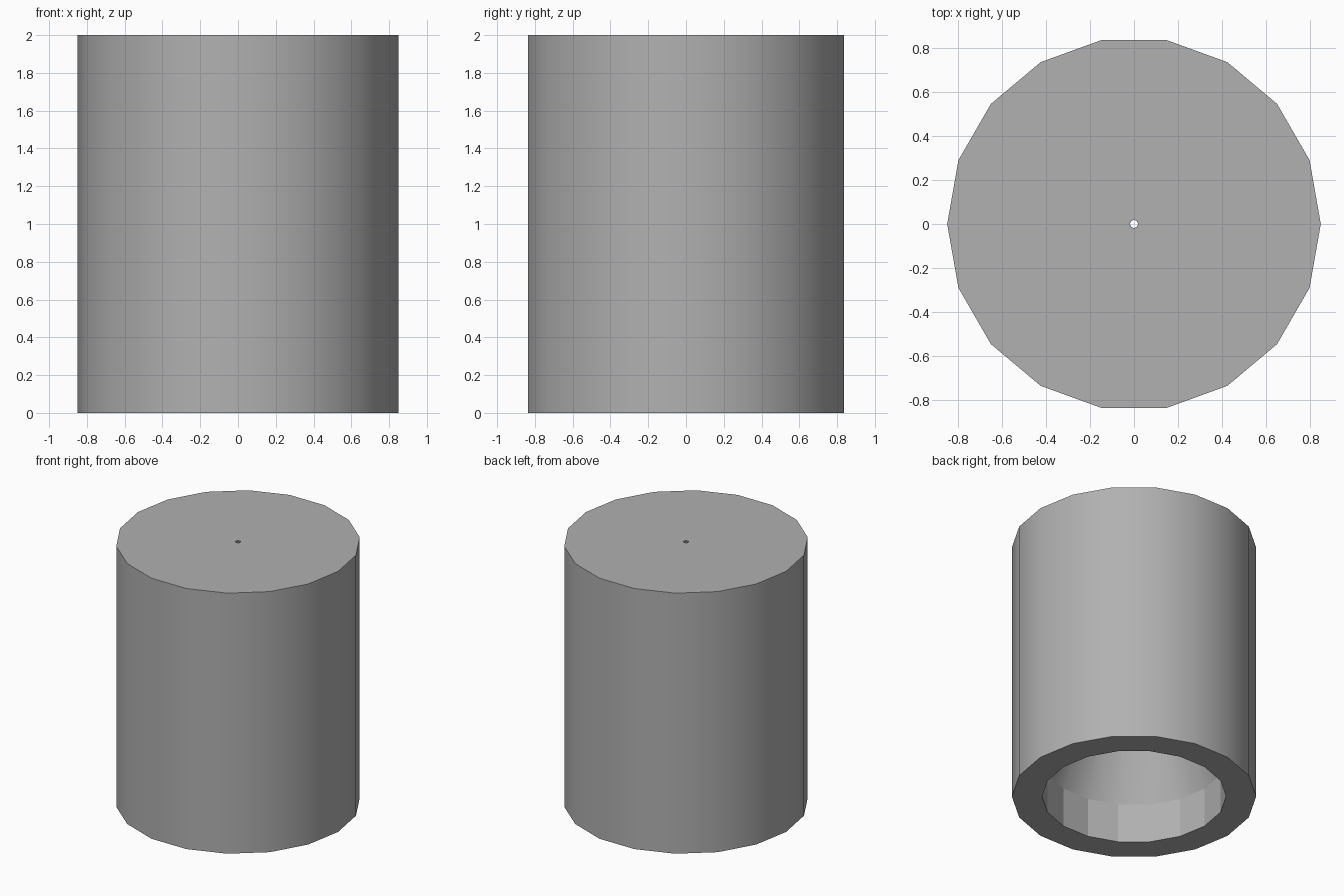
import bpy, bmesh, math

if "Cube" in bpy.data.objects:
    bpy.data.objects.remove(bpy.data.objects["Cube"])

SIDES = 18
# (radius, height): pinhole, top rim, bottom rim, opening, lip end (closes to the pinhole)
PROFILE = [(0.018, 2.0), (0.85, 2.0), (0.85, 0.0), (0.64, 0.0), (0.64, 0.3)]
SMOOTH_SEGMENTS = (1, 4)  # outer wall and inner cone

bm = bmesh.new()


def ring(radius, z):
    step = 2 * math.pi / SIDES
    return [bm.verts.new((radius * math.cos(i * step), radius * math.sin(i * step), z))
            for i in range(SIDES)]


# Closed shell: top disc, outer wall, bottom ring, straight lip, cone up to the pinhole
rings = [ring(r, z) for r, z in PROFILE]
for s, (a, b) in enumerate(zip(rings, rings[1:] + rings[:1])):
    for i in range(SIDES):
        j = (i + 1) % SIDES
        face = bm.faces.new((a[i], b[i], b[j], a[j]))
        face.smooth = s in SMOOTH_SEGMENTS

# Keep the rims crisp
for e in bm.edges:
    if e.calc_face_angle() > math.radians(40):
        e.smooth = False

mesh = bpy.data.meshes.new("hollow_cylinder")
bm.to_mesh(mesh)
bm.free()
obj = bpy.data.objects.new("hollow_cylinder", mesh)
bpy.context.collection.objects.link(obj)

# Mid grey finish
grey = bpy.data.materials.new("mid_grey")
grey.diffuse_color = (0.44, 0.44, 0.44, 1)
grey.use_nodes = True
grey.node_tree.nodes["Principled BSDF"].inputs["Base Color"].default_value = grey.diffuse_color
mesh.materials.append(grey)
